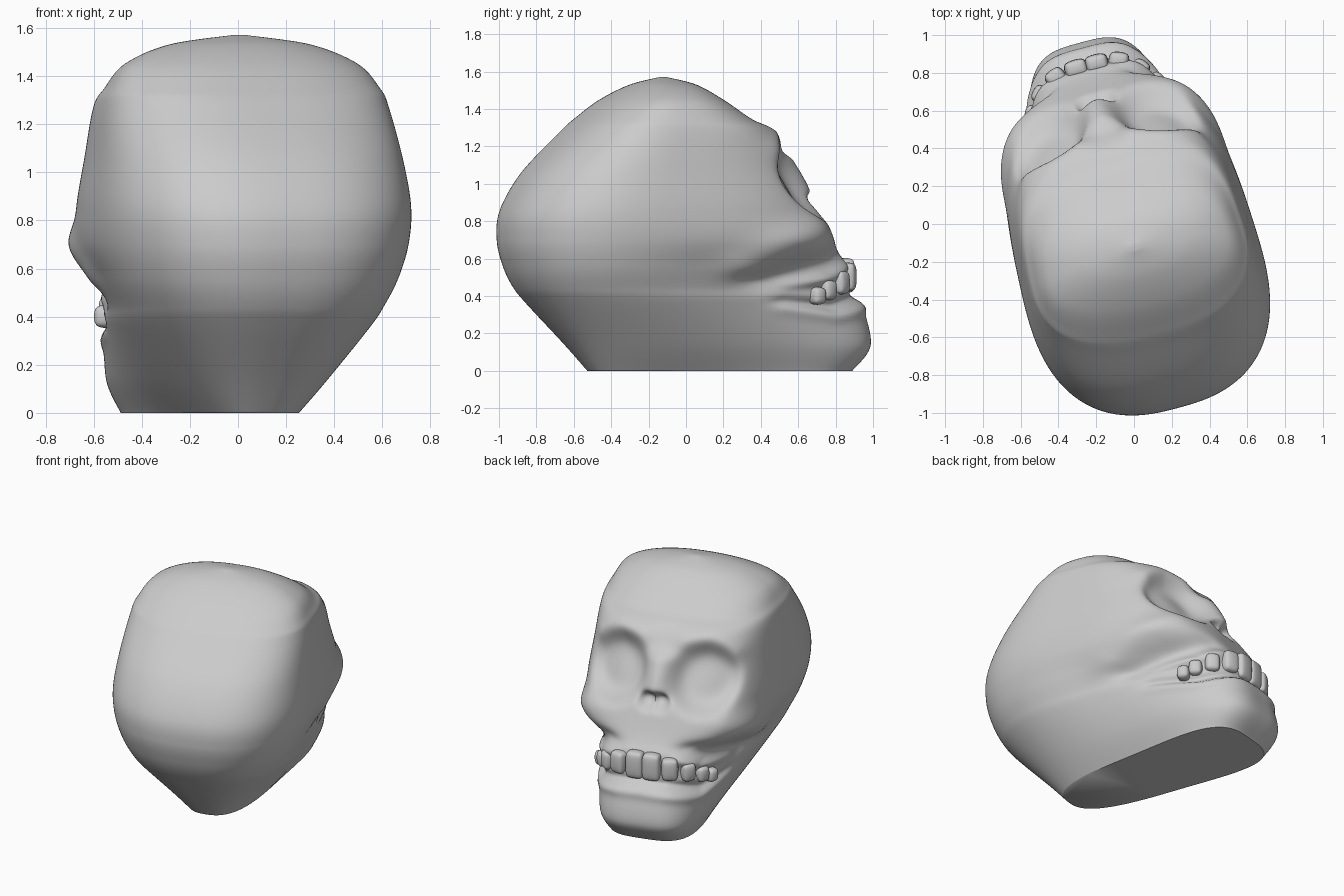
import bpy
import bmesh
from math import sin, cos, radians, exp, pi
from mathutils import Vector, Matrix

cube = bpy.data.objects.get("Cube")
if cube:
    bpy.data.objects.remove(cube, do_unlink=True)

bone = bpy.data.materials.new("bone_grey")
bone.use_nodes = True
bone.diffuse_color = (0.6, 0.6, 0.6, 1)
bone.node_tree.nodes["Principled BSDF"].inputs["Base Color"].default_value = bone.diffuse_color

# The head is sculpted facing +y, then turned a little
POSE = Matrix.Rotation(radians(15), 4, "Z") @ Matrix.Translation((-0.027, 0, 0))
SEGMENTS, STEPS = 256, 14

# Horizontal sections: height, back, front, half width at back, half width at front
SECTIONS = [
    (0, -.53, .9, .24, .36),
    (.14, -.65, 1, .36, .39),
    (.36, -.85, .95, .52, .37),
    (.45, -.92, .89, .57, .36),
    (.56, -.97, .86, .62, .41),
    (.7, -1, .78, .65, .56),
    (.86, -.98, .7, .66, .58),
    (1.06, -.86, .59, .64, .56),
    (1.27, -.65, .44, .61, .54),
    (1.35, -.56, .31, .58, .51),
    (1.45, -.43, .17, .5, .45),
    (1.53, -.28, .04, .31, .28),
    (1.57, -.14, -.1, .03, .03),
]


def spline(a, b, c, d, t):
    """Smooth curve from b to c."""
    return b + t / 2 * (c - a + t * (2*a - 5*b + 4*c - d + t * (3*(b - c) + d - a)))


def section_at(i, t):
    rows = [SECTIONS[min(max(i + k, 0), len(SECTIONS) - 1)] for k in (-1, 0, 1, 2)]
    return [spline(*column, t) for column in zip(*rows)]


def outline(section, angle):
    """Point on a rounded, tapering section; angle runs from the face."""
    z, back, front, wide_back, wide_front = section
    s, c = sin(angle), cos(angle)
    # Squarer at the face, rounder at the back and the crown
    power = 2 + (.65 + .35 * (c + 1)) * min(1, (1.62 - z) / .3)
    r = (abs(s) ** power + abs(c) ** power) ** (-1 / power)
    f = (r * c + 1) / 2
    width = wide_back + (wide_front - wide_back) * f * f
    return Vector((width * r * s, back + (front - back) * f, z))


def mouth_line(rise):
    """Path round the jaw from the side to the middle, opening towards the front."""
    line = [(.38, .45, .37), (.36, .74, .345), (.2, .92, .4), (0, .93, .41)]
    return [(x, y, z + rise * y) for x, y, z in line]


# Sculpt strokes on one side: path, radii, push, hardness of the edge
EYE_SOCKET = ([(.3, .56, 1.03)], (.2, .32, .2), (-.01, -.1, -.04), 5)
BROW = ([(.16, .46, 1.24), (.32, .45, 1.26), (.46, .4, 1.18)], (.09, .12, .06), (0, .018, .01), 2)
CHEEKBONE = ([(.56, .2, .56), (.56, .45, .68), (.45, .64, .76)], (.15, .16, .09), (.035, .01, 0), 2)
CHEEK_HOLLOW = ([(.45, .3, .49), (.3, .75, .62)], (.12, .16, .05), (-.035, -.02, 0), 2)
NOSTRIL = ([(.04, .72, .88)], (.06, .15, .05), (0, -.06, 0), 3)
NOSE = ([(0, .54, 1.12), (0, .67, .98)], (.08, .12, .05), (0, .05, 0), 2)
GUM = (mouth_line(.21), (.07, .07, .03), (.015, .03, 0), 2)
MOUTH_GAP = (mouth_line(0), (.09, .09, .03), (-.025, -.03, 0), 2)
JAW_RIM = (mouth_line(-.07), (.08, .08, .035), (.012, .015, 0), 2)
STROKES = [EYE_SOCKET, BROW, CHEEKBONE, CHEEK_HOLLOW, NOSTRIL, NOSE, GUM, MOUTH_GAP, JAW_RIM]


def path_distance(p, path, radii):
    """Distance from a path, measured in brush radii."""
    p, *points = [Vector([a / b for a, b in zip(q, radii)]) for q in [p, *path]]
    best = (p - points[0]).length
    for a, b in zip(points, points[1:]):
        f = (p - a).dot(b - a) / (b - a).length_squared
        best = min(best, (p - a.lerp(b, min(max(f, 0), 1))).length)
    return best


def sculpt(p):
    side = -1 if p.x < 0 else 1
    q = Vector((abs(p.x), p.y, p.z))
    move = Vector()
    for path, radii, push, hardness in STROKES:
        d = path_distance(q, path, radii)
        if d < 3:
            move += Vector(push) * exp(-d ** hardness)
    # Sideways pushes fade out at the middle
    move.x *= side * min(q.x / .15, 1)
    return p + move


def finish(name, bm):
    bmesh.ops.recalc_face_normals(bm, faces=bm.faces)
    mesh = bpy.data.meshes.new(name)
    bm.to_mesh(mesh)
    bm.free()
    mesh.materials.append(bone)
    obj = bpy.data.objects.new(name, mesh)
    bpy.context.collection.objects.link(obj)
    bpy.ops.object.select_all(action="DESELECT")
    obj.select_set(True)
    bpy.context.view_layer.objects.active = obj
    bpy.ops.object.shade_smooth_by_angle(angle=radians(50))
    return obj


# Skull: loft the sections, then sculpt
bm = bmesh.new()
levels = [section_at(i, k / STEPS) for i in range(len(SECTIONS) - 1) for k in range(STEPS)]
levels.append(SECTIONS[-1])
rings = [[bm.verts.new(POSE @ sculpt(outline(level, 2 * pi * k / SEGMENTS)))
          for k in range(SEGMENTS)] for level in levels]
for low, high in zip(rings, rings[1:]):
    for k in range(SEGMENTS):
        n = (k + 1) % SEGMENTS
        bm.faces.new((low[k], low[n], high[n], high[k]))
bm.faces.new(rings[0])
bm.faces.new(rings[-1])
finish("skull", bm)

# Upper teeth: smaller and lower towards the back of the arch
for side, label in ((1, "left"), (-1, "right")):
    for i, degrees in enumerate((8.5, 25, 38, 47, 53)):
        back = degrees / 53
        height = .51 - .11 * back ** 3
        section = min(levels, key=lambda level: abs(level[0] - height))
        a = side * radians(degrees)
        along = outline(section, a + .02) - outline(section, a - .02)
        turn = Vector((1, 0, 0)).rotation_difference(along.normalized()).to_matrix().to_4x4()
        size = Matrix.Diagonal((.062 - .022 * back, .045, .095 - .05 * back, 1))
        place = Matrix.Translation(sculpt(outline(section, a)))
        bm = bmesh.new()
        bmesh.ops.create_cube(bm, size=2.2, matrix=POSE @ place @ turn @ size)
        bmesh.ops.bevel(bm, geom=bm.edges[:], offset=.022, segments=1, affect="EDGES")
        tooth = finish(f"{label}_tooth_{i + 1}", bm)
        for polygon in tooth.data.polygons:
            polygon.use_smooth = True
        rounding = tooth.modifiers.new("rounding", "SUBSURF")
        rounding.levels = rounding.render_levels = 2
